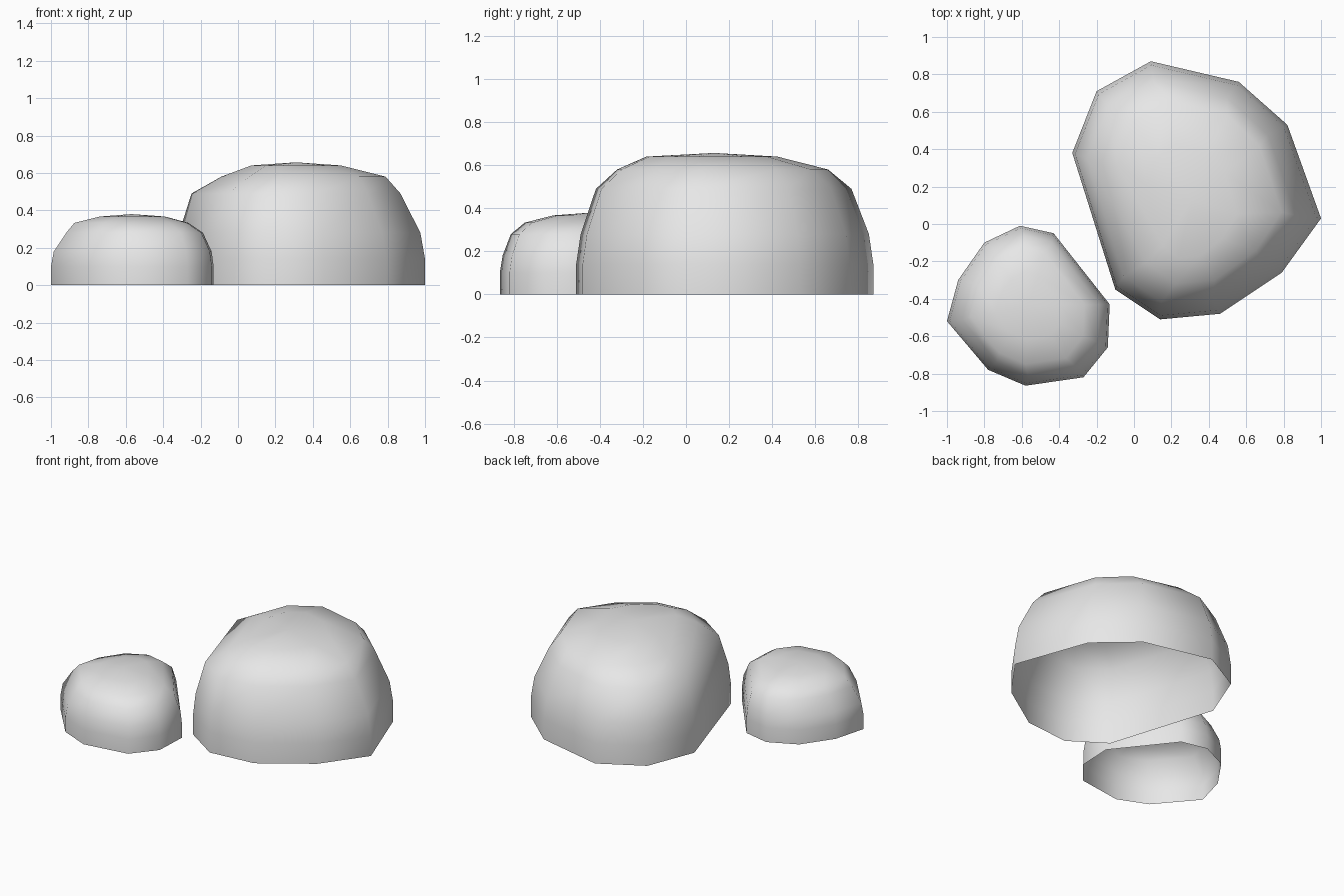
import bpy, bmesh

if "Cube" in bpy.data.objects:
    bpy.data.objects.remove(bpy.data.objects["Cube"])

stone = bpy.data.materials.new("grey stone")
stone.diffuse_color = (0.8, 0.8, 0.8, 1)
stone.use_nodes = True
stone.node_tree.nodes["Principled BSDF"].inputs["Base Color"].default_value = stone.diffuse_color


def make_rock(name, outline, rings, top_point):
    """Loft a ground outline upward; each ring is (z, scale x, scale y, centre x, centre y)."""
    xs, ys = zip(*outline)
    mx, my = (min(xs) + max(xs)) / 2, (min(ys) + max(ys)) / 2
    bm = bmesh.new()
    loops = []
    for z, sx, sy, cx, cy in rings:
        loops.append([bm.verts.new((cx + (x - mx) * sx, cy + (y - my) * sy, z))
                      for x, y in outline])
    n = len(outline)
    # Side bands
    for low, high in zip(loops, loops[1:]):
        for i in range(n):
            j = (i + 1) % n
            bm.faces.new((low[i], low[j], high[j], high[i]))
    # Shallow crown; the underside stays open
    top = bm.verts.new(top_point)
    for i in range(n):
        bm.faces.new((loops[-1][i], loops[-1][(i + 1) % n], top))
    bmesh.ops.recalc_face_normals(bm, faces=bm.faces)
    bm.normal_update()
    if sum(f.normal.z for f in bm.faces) < 0:
        bmesh.ops.reverse_faces(bm, faces=bm.faces)
    for f in bm.faces:
        f.smooth = True
    mesh = bpy.data.meshes.new(name)
    bm.to_mesh(mesh)
    bm.free()
    mesh.materials.append(stone)
    obj = bpy.data.objects.new(name, mesh)
    bpy.context.collection.objects.link(obj)


# Large rock, back right
make_rock("large_rock",
          [(1.0, 0.03), (0.82, 0.53), (0.56, 0.76), (0.09, 0.87), (-0.20, 0.71),
           (-0.33, 0.38), (-0.10, -0.35), (0.14, -0.51), (0.46, -0.48), (0.79, -0.26)],
          [(0, 1, 1, 0.335, 0.18), (0.14, 1, 1, 0.335, 0.18),
           (0.28, 0.97, 0.97, 0.33, 0.18), (0.49, 0.84, 0.86, 0.31, 0.175),
           (0.58, 0.66, 0.71, 0.35, 0.17), (0.64, 0.36, 0.44, 0.31, 0.12)],
          (0.31, 0.13, 0.657))

# Small rock, front left
make_rock("small_rock",
          [(-0.13, -0.43), (-0.43, -0.05), (-0.61, -0.01), (-0.80, -0.10), (-0.94, -0.30),
           (-1.0, -0.52), (-0.78, -0.78), (-0.58, -0.865), (-0.27, -0.82), (-0.14, -0.66)],
          [(0, 1, 1, -0.565, -0.437), (0.10, 1, 1, -0.565, -0.437),
           (0.18, 0.97, 0.97, -0.563, -0.437), (0.28, 0.84, 0.88, -0.553, -0.437),
           (0.333, 0.70, 0.73, -0.57, -0.437), (0.367, 0.40, 0.42, -0.565, -0.437)],
          (-0.57, -0.44, 0.38))
